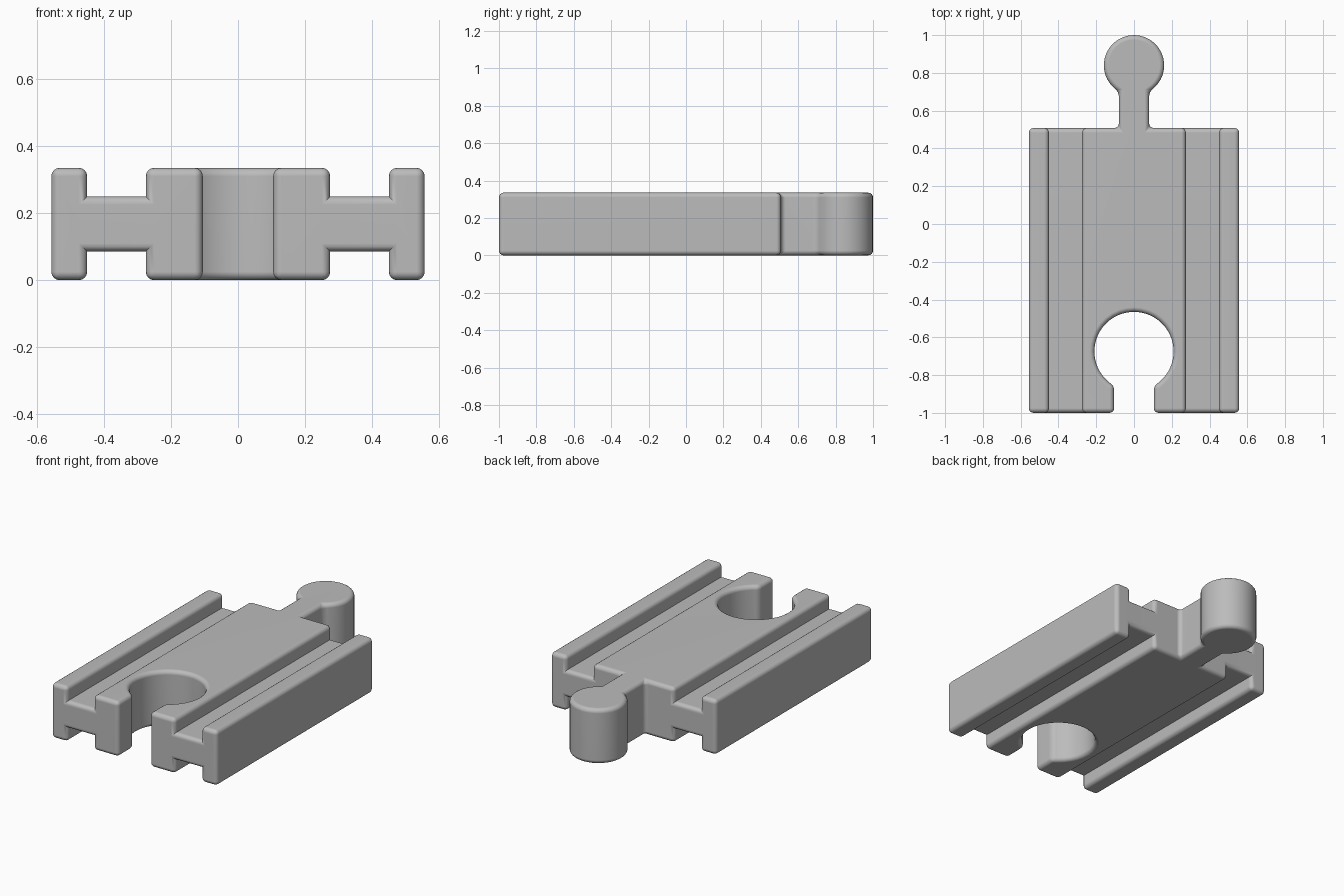
import bpy, bmesh, math
from mathutils import Matrix

cube = bpy.data.objects.get("Cube")
if cube:
    bpy.data.objects.remove(cube, do_unlink=True)

HEIGHT = 0.335
BEVEL = 0.025

grey = bpy.data.materials.new("plain grey")
grey.use_nodes = True
color = (0.5, 0.5, 0.5, 1)
grey.diffuse_color = color
grey.node_tree.nodes["Principled BSDF"].inputs["Base Color"].default_value = color


def prism(name, outline, lift, start, end):
    """Extrude a 2D outline; lift maps (a, b, depth) to a 3D point."""
    bm = bmesh.new()
    low = [bm.verts.new(lift(a, b, start)) for a, b in outline]
    high = [bm.verts.new(lift(a, b, end)) for a, b in outline]
    bm.faces.new(low)
    bm.faces.new(high)
    for i in range(len(low)):
        j = (i + 1) % len(low)
        bm.faces.new((low[i], low[j], high[j], high[i]))
    bmesh.ops.recalc_face_normals(bm, faces=bm.faces[:])
    mesh = bpy.data.meshes.new(name)
    bm.to_mesh(mesh)
    bm.free()
    obj = bpy.data.objects.new(name, mesh)
    bpy.context.collection.objects.link(obj)
    return obj


def keyhole(center, radius, half_width, end, segments):
    """Circle opening into a straight stem that runs toward -y."""
    gap = math.asin(half_width / radius)
    first = -math.pi / 2 + gap
    sweep = 2 * math.pi - 2 * gap
    arc = [(radius * math.cos(first + sweep * i / segments),
            center + radius * math.sin(first + sweep * i / segments))
           for i in range(segments + 1)]
    return arc + [(-half_width, end), (half_width, end)]


def upright(x, y, z):
    return (x, y, z)


# Track body: one grooved cross-section swept along y
top_right = [(0, HEIGHT), (0.275, HEIGHT), (0.275, 0.25), (0.45, 0.25),
             (0.45, HEIGHT), (0.557, HEIGHT)]
right = top_right[1:] + [(x, HEIGHT - z) for x, z in reversed(top_right[1:])]
section = right + [(-x, z) for x, z in reversed(right)]
track = prism("track_piece", section, lambda x, z, y: (x, y, z), -1, 0.508)

# Connector peg and the matching socket
peg = prism("connector_peg", keyhole(0.84, 0.16, 0.08, 0.3, 28), upright, 0, HEIGHT)
socket = prism("socket_cutter", keyhole(-0.675, 0.21, 0.105, -1.2, 30), upright, -0.1, 0.5)

for part, operation in ((peg, "UNION"), (socket, "DIFFERENCE")):
    mod = track.modifiers.new(part.name, "BOOLEAN")
    mod.object = part
    mod.operation = operation
    mod.solver = "EXACT"

depsgraph = bpy.context.evaluated_depsgraph_get()
solid = bpy.data.meshes.new_from_object(track.evaluated_get(depsgraph))
track.modifiers.clear()
track.data = solid
for part in (peg, socket):
    bpy.data.objects.remove(part, do_unlink=True)

# Round every edge except the inner corners of the grooves
bm = bmesh.new()
bm.from_mesh(solid)
bmesh.ops.remove_doubles(bm, verts=bm.verts[:], dist=0.0005)
bmesh.ops.dissolve_limit(bm, angle_limit=math.radians(1),
                         verts=bm.verts[:], edges=bm.edges[:])


def rounded(edge):
    if edge.calc_face_angle(0) < math.radians(25):
        return False
    along = (edge.verts[1].co - edge.verts[0].co).normalized()
    return edge.is_convex or abs(along.y) < 0.9


bmesh.ops.bevel(bm, geom=[e for e in bm.edges if rounded(e)], offset=BEVEL,
                segments=4, profile=0.5, affect="EDGES", clamp_overlap=True)
bm.to_mesh(solid)
bm.free()

solid.materials.clear()
solid.materials.append(grey)
for face in solid.polygons:
    face.material_index = 0

# Smooth rounding with flat main faces
bpy.ops.object.select_all(action="DESELECT")
track.select_set(True)
bpy.context.view_layer.objects.active = track
bpy.ops.object.shade_smooth_by_angle(angle=math.radians(35))
weighted = track.modifiers.new("even_normals", "WEIGHTED_NORMAL")
weighted.keep_sharp = True
